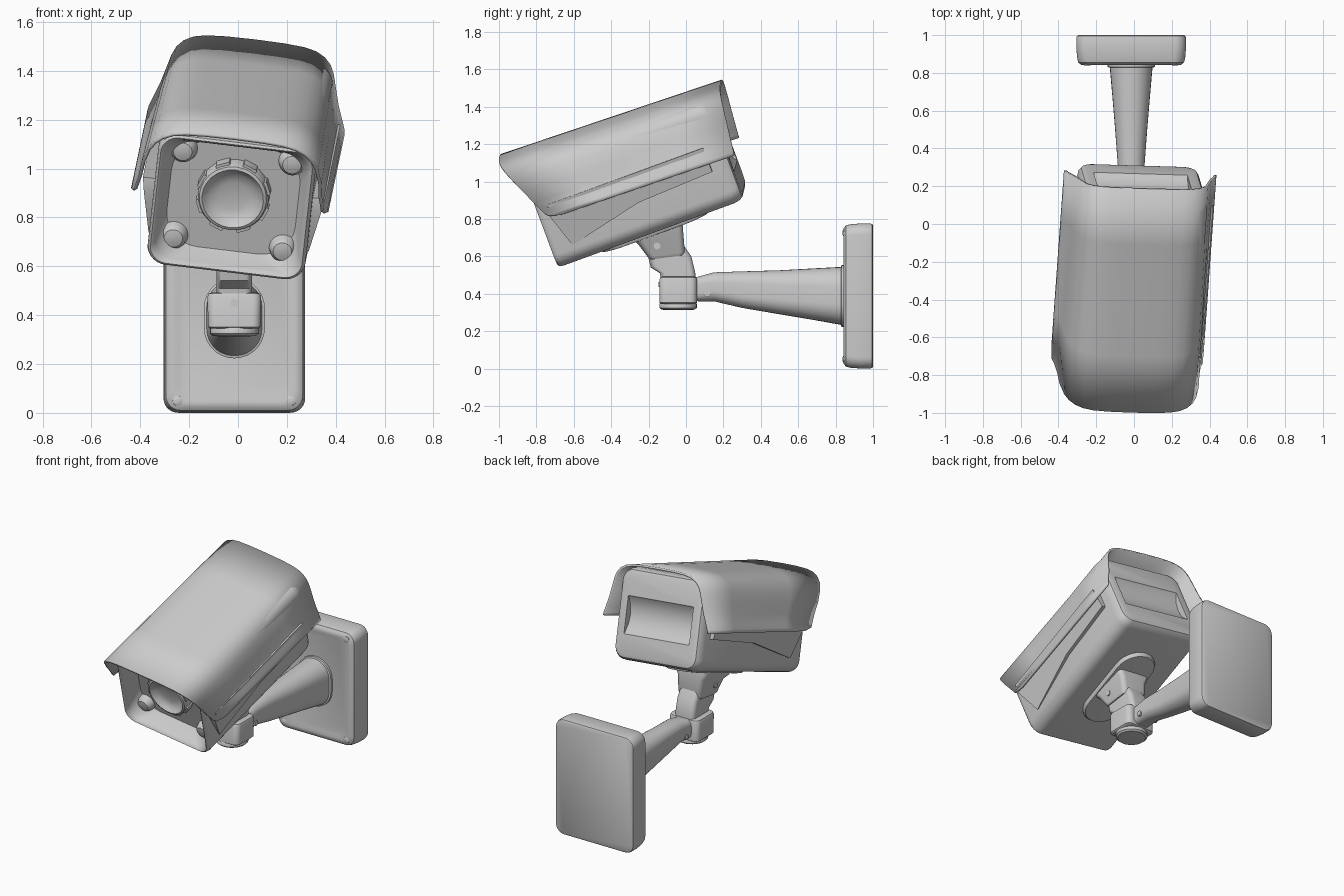
import bpy, bmesh, math
from mathutils import Matrix, Vector

if "Cube" in bpy.data.objects:
    bpy.data.objects.remove(bpy.data.objects["Cube"])

# Tilted frame of the camera head (slight yaw, pitch and roll)
B = Vector((0.07, 0.937, 0.342)).normalized()
X = Vector((0.99, -0.03, -0.12))
X = (X - B * X.dot(B)).normalized()
Z = X.cross(B)
HEAD = Matrix.Translation((0.012, -0.287, 1.04)) @ Matrix((X, B, Z)).transposed().to_4x4()
WORLD = Matrix.Identity(4)
CX = -0.015


def finish(name, bm, mat=WORLD, angle=35):
    bmesh.ops.recalc_face_normals(bm, faces=bm.faces)
    me = bpy.data.meshes.new(name)
    bm.to_mesh(me)
    bm.free()
    me.transform(mat)
    ob = bpy.data.objects.new(name, me)
    bpy.context.collection.objects.link(ob)
    smooth(ob, angle)
    return ob


def smooth(ob, angle=35):
    bpy.ops.object.select_all(action='DESELECT')
    ob.select_set(True)
    bpy.context.view_layer.objects.active = ob
    bpy.ops.object.shade_smooth_by_angle(angle=math.radians(angle))


def ring(c, w, h, r, tilt=0, n=8):
    """Rounded rectangle w x h around c, tilted about x (90 = facing y)."""
    m = Matrix.Translation(c) @ Matrix.Rotation(math.radians(tilt), 4, 'X')
    r = min(r, w / 2 - 1e-4, h / 2 - 1e-4)
    pts = []
    for q, (sx, sy) in enumerate([(1, 1), (-1, 1), (-1, -1), (1, -1)]):
        for i in range(n):
            a = math.pi / 2 * (q + i / (n - 1))
            pts.append(m @ Vector((sx * (w / 2 - r) + r * math.cos(a),
                                   sy * (h / 2 - r) + r * math.sin(a), 0)))
    return pts


def loft(name, rings, mat=WORLD, angle=35):
    bm = bmesh.new()
    vs = [[bm.verts.new(p) for p in r] for r in rings]
    for a, b in zip(vs, vs[1:]):
        for i in range(len(a)):
            j = (i + 1) % len(a)
            bm.faces.new((a[i], a[j], b[j], b[i]))
    bm.faces.new(vs[0])
    bm.faces.new(vs[-1])
    return finish(name, bm, mat, angle)


def disc_stack(name, x, z, prof, mat=WORLD):
    """Lathe along y from (y, radius) pairs."""
    return loft(name, [ring((x, y, z), 2 * r, 2 * r, r, 90) for y, r in prof], mat)


def pin(name, c, r, half, mat=WORLD):
    bm = bmesh.new()
    bmesh.ops.create_cone(bm, cap_ends=True, segments=20, radius1=r, radius2=r, depth=2 * half,
                          matrix=Matrix.Translation(c) @ Matrix.Rotation(math.pi / 2, 4, 'Y'))
    return finish(name, bm, mat)


# Housing: rounded box with deep recessed front
ZC = -0.022
spec = [(-0.41, 0.53, 0.46, 0.14), (-0.42, 0.545, 0.475, 0.135), (-0.505, 0.59, 0.52, 0.08),
        (-0.522, 0.61, 0.535, 0.07), (-0.527, 0.625, 0.55, 0.07), (-0.52, 0.64, 0.568, 0.075),
        (-0.50, 0.65, 0.575, 0.075), (0.475, 0.65, 0.575, 0.075), (0.508, 0.64, 0.565, 0.075),
        (0.528, 0.615, 0.54, 0.07), (0.535, 0.575, 0.50, 0.06)]
body = loft("housing", [ring((0, y, ZC), w, h, r, 90) for y, w, h, r in spec], HEAD)

# Concave scoop in the rear panel
cut = pin("scoop_cutter", (0, 0.535 + 0.14, -0.03), 0.185, 0.25, HEAD)
cut.hide_render = True
mod = body.modifiers.new("scoop", 'BOOLEAN')
mod.object, mod.solver = cut, 'EXACT'
bpy.context.view_layer.objects.active = body
bpy.ops.object.modifier_apply(modifier="scoop")
bpy.data.objects.remove(cut)
smooth(body)

# Lens barrel, glass and grip tabs
disc_stack("lens", 0, 0.0, [(-0.39, 0.148), (-0.455, 0.146), (-0.475, 0.138), (-0.48, 0.126),
                            (-0.47, 0.116), (-0.452, 0.10), (-0.442, 0.06), (-0.44, 0.01)], HEAD)
for i in range(8):
    a = math.pi * (i + 0.5) / 4
    m = HEAD @ Matrix.Rotation(a, 4, 'Y')
    loft("lens_tab", [ring((0, y, 0.144), 0.06, 0.016, 0.005, 90, 3) for y in (-0.40, -0.465)], m)

# Soft corner bosses in the recess
for sx in (-1, 1):
    for sz in (-1, 1):
        disc_stack("corner_boss", sx * 0.225, ZC + sz * 0.19,
                   [(-0.40, 0.06), (-0.44, 0.05), (-0.455, 0.038), (-0.46, 0.015)], HEAD)

# Sun shield: open channel with slanted front edge
half = [(0.0, 0.322), (0.12, 0.32), (0.2, 0.314), (0.25, 0.302), (0.287, 0.28), (0.312, 0.25),
        (0.328, 0.21), (0.345, 0.14), (0.362, 0.07), (0.385, 0.0), (0.397, -0.035), (0.40, -0.055)]
prof = [(-x, z) for x, z in half[:0:-1]] + half
bm = bmesh.new()
rows = []
for t in (0, 0.25, 0.5, 0.75, 1):
    row = []
    for x, z in prof:
        front = -0.638 + (0.322 - z) * 0.46 + (0.06 if z < -0.05 else 0)
        back = 0.613 - (0.322 - z) * 0.1
        zz = z - 0.032 * t * max(0, z) / 0.322 + (0.02 * (1 - t) if z < -0.03 else 0)
        # front end is a little boxier than the back
        wide = 0.024 * (1 - t) * max(0, 1 - abs(z - 0.17) / 0.16)
        row.append(bm.verts.new((x + math.copysign(wide, x) - 0.014, front + (back - front) * t, zz)))
    rows.append(row)
for a, b in zip(rows, rows[1:]):
    for i in range(len(a) - 1):
        bm.faces.new((a[i], a[i + 1], b[i + 1], b[i]))
shield = finish("sun_shield", bm, HEAD, 40)
sol = shield.modifiers.new("thickness", 'SOLIDIFY')
sol.thickness, sol.offset = 0.014, 0

# Wedge panels on both sides, under the shield
for s in (-1, 1):
    bm = bmesh.new()
    outline = [(-0.46, 0.04), (-0.47, -0.02), (-0.41, -0.215), (0.0, -0.12), (0.43, -0.10), (0.43, 0.04)]
    out = [bm.verts.new((s * (0.33 + 0.18 * (z + 0.215)), y, z)) for y, z in outline]
    inn = [bm.verts.new((s * 0.30, y, z)) for y, z in outline]
    bm.faces.new(out)
    bm.faces.new(inn)
    for i in range(6):
        j = (i + 1) % 6
        bm.faces.new((out[i], out[j], inn[j], inn[i]))
    finish("side_panel", bm, HEAD, 30)

# Oblong mounting plate beneath the housing
loft("under_plate", [ring((0, 0.005, z), w, l, 0.14) for z, w, l in
                     [(-0.27, 0.28, 0.62), (-0.32, 0.28, 0.62), (-0.336, 0.265, 0.60),
                      (-0.338, 0.24, 0.57)]], HEAD)

# Tilt joint: upper block, link, elbow and cap
loft("tilt_block", [ring((CX, y, z), w, d, 0.03, t) for y, z, w, d, t in
                    [(-0.165, 0.79, 0.25, 0.28, 20), (-0.15, 0.735, 0.25, 0.28, 20),
                     (-0.135, 0.70, 0.20, 0.25, 17), (-0.105, 0.61, 0.18, 0.20, 8),
                     (-0.10, 0.595, 0.16, 0.18, 8)]])
loft("tilt_link", [ring((CX, y, z), 0.145, d, 0.03, t) for y, z, d, t in
                   [(-0.12, 0.65, 0.19, 25), (-0.08, 0.57, 0.225, 15), (-0.045, 0.51, 0.19, 0),
                    (-0.04, 0.46, 0.18, 0)]])
loft("elbow", [ring((CX, -0.042, z), w, d, 0.035) for z, w, d in
               [(0.345, 0.20, 0.18), (0.352, 0.215, 0.20), (0.475, 0.22, 0.20), (0.488, 0.21, 0.19),
                (0.492, 0.19, 0.17)]])
loft("elbow_cap", [ring((CX, -0.042, z), 2 * r, 2 * r, r) for z, r in
                   [(0.36, 0.09), (0.345, 0.10), (0.325, 0.10), (0.315, 0.088), (0.313, 0.06)]])
pin("block_bolt", (CX, -0.155, 0.655), 0.018, 0.102)
pin("arm_bolt", (CX, 0.115, 0.40), 0.018, 0.072)
loft("elbow_latch", [ring((CX, y, 0.45), 0.028, 0.028, 0.005, 90, 3) for y in (-0.12, -0.147)])

# Tapered arm and its flange
loft("arm", [ring((CX, y, z), w, h, r, 90) for y, z, w, h, r in
             [(0.0, 0.425, 0.12, 0.12, 0.03), (0.06, 0.425, 0.13, 0.13, 0.04),
              (0.15, 0.437, 0.135, 0.155, 0.055), (0.30, 0.422, 0.14, 0.195, 0.065),
              (0.50, 0.408, 0.17, 0.235, 0.08), (0.68, 0.398, 0.20, 0.275, 0.095),
              (0.84, 0.388, 0.228, 0.312, 0.11)]])
loft("arm_flange", [ring((CX, y, 0.388), w, w + 0.08, w / 2, 90) for y, w in
                    [(0.828, 0.235), (0.832, 0.25), (0.85, 0.25)]])

# Wall plate with softened front edge
loft("wall_plate", [ring((CX, y, 0.388), w, w + 0.195, 0.06, 90) for y, w in
                    [(0.847, 0.45), (0.841, 0.49), (0.843, 0.53), (0.855, 0.56), (0.88, 0.572),
                     (0.93, 0.58), (0.985, 0.58), (0.995, 0.575), (1.0, 0.56)]])
for sx in (-1, 1):
    for z in (0.05, 0.726):
        disc_stack("plate_screw", CX + sx * 0.232, z, [(0.86, 0.022), (0.842, 0.02), (0.838, 0.012)])
